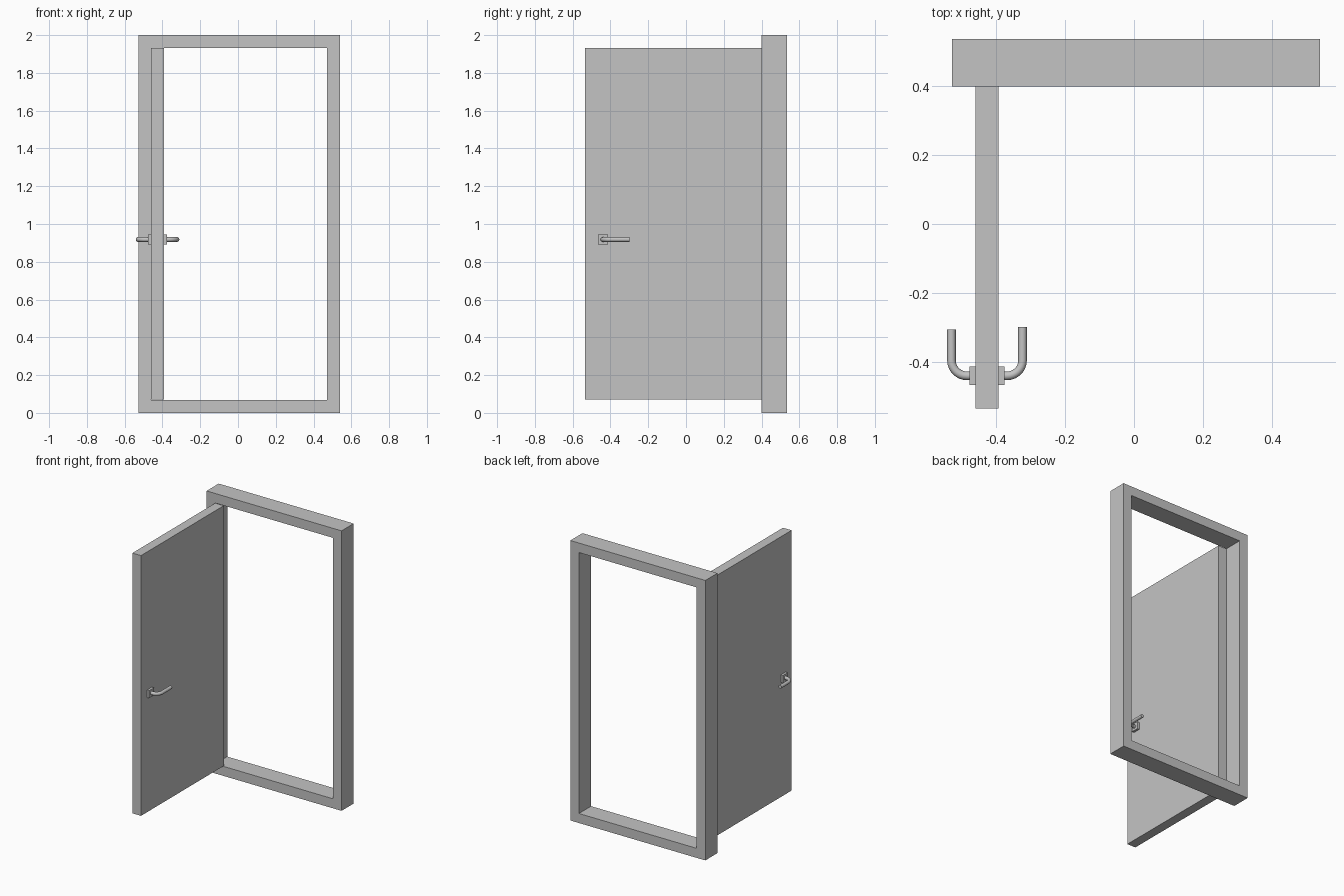
import bpy
import math
from mathutils import Vector

cube = bpy.data.objects.get("Cube")
if cube:
    bpy.data.objects.remove(cube, do_unlink=True)

# One plain grey for everything
GREY = (0.55, 0.55, 0.55, 1.0)
grey = bpy.data.materials.new("plain grey")
grey.use_nodes = True
grey.diffuse_color = GREY
grey.node_tree.nodes["Principled BSDF"].inputs["Base Color"].default_value = GREY


def box(name, low, high):
    """Box between two opposite corners."""
    low, high = Vector(low), Vector(high)
    bpy.ops.mesh.primitive_cube_add(size=1, location=(low + high) / 2)
    obj = bpy.context.object
    obj.name = name
    obj.scale = high - low
    bpy.ops.object.transform_apply(location=False, rotation=False, scale=True)
    obj.data.materials.append(grey)
    return obj


def tube(name, points, radius):
    """Round bar swept along a path, with flat ends."""
    curve = bpy.data.curves.new(name, 'CURVE')
    curve.dimensions = '3D'
    curve.bevel_depth = radius
    curve.bevel_resolution = 4
    curve.use_fill_caps = True
    spline = curve.splines.new('POLY')
    spline.points.add(len(points) - 1)
    for point, co in zip(spline.points, points):
        point.co = (*co, 1)
    obj = bpy.data.objects.new(name, curve)
    bpy.context.collection.objects.link(obj)
    bpy.ops.object.select_all(action='DESELECT')
    bpy.context.view_layer.objects.active = obj
    obj.select_set(True)
    bpy.ops.object.convert(target='MESH')
    obj = bpy.context.object
    obj.data.materials.clear()
    obj.data.materials.append(grey)
    bpy.ops.object.shade_smooth_by_angle(angle=math.radians(40))
    return obj


# Frame: two full-height posts with a lintel and a sill between them
LEFT, RIGHT = 0.539, -0.528
BAR = 0.068
FRONT, BACK = 0.399, 0.536
TOP = 2.0
inner_l, inner_r = LEFT - BAR, RIGHT + BAR
box("right_post", (RIGHT, FRONT, 0), (inner_r, BACK, TOP))
box("left_post", (inner_l, FRONT, 0), (LEFT, BACK, TOP))
box("lintel", (inner_r, FRONT, TOP - BAR), (inner_l, BACK, TOP))
box("sill", (inner_r, FRONT, 0), (inner_l, BACK, BAR))

# Door leaf, swung open to the front
door_r, door_l = inner_r, inner_r + BAR
box("door", (door_r, -0.535, 0.072), (door_l, FRONT, 1.931))

# Handle on each face: square plate and a bent lever pointing to the hinge
HANDLE_Y, HANDLE_Z = -0.44, 0.918
PLATE, DEPTH = 0.027, 0.017
BEND, BAR_RADIUS = 0.045, 0.0125
for side, face, tip in ((-1, door_r, -0.306), (1, door_l, -0.298)):
    label = "left" if side > 0 else "right"
    x0, x1 = sorted((face, face + side * DEPTH))
    box(label + "_handle_plate",
        (x0, HANDLE_Y - PLATE, HANDLE_Z - PLATE),
        (x1, HANDLE_Y + PLATE, HANDLE_Z + PLATE))
    reach = 0.069
    path = [(face + side * DEPTH * 0.5, HANDLE_Y, HANDLE_Z)]
    for i in range(9):
        a = math.radians(90) * i / 8
        path.append((face + side * (reach - BEND + BEND * math.sin(a)),
                     HANDLE_Y + BEND * (1 - math.cos(a)), HANDLE_Z))
    path.append((face + side * reach, tip, HANDLE_Z))
    tube(label + "_lever", path, BAR_RADIUS)
